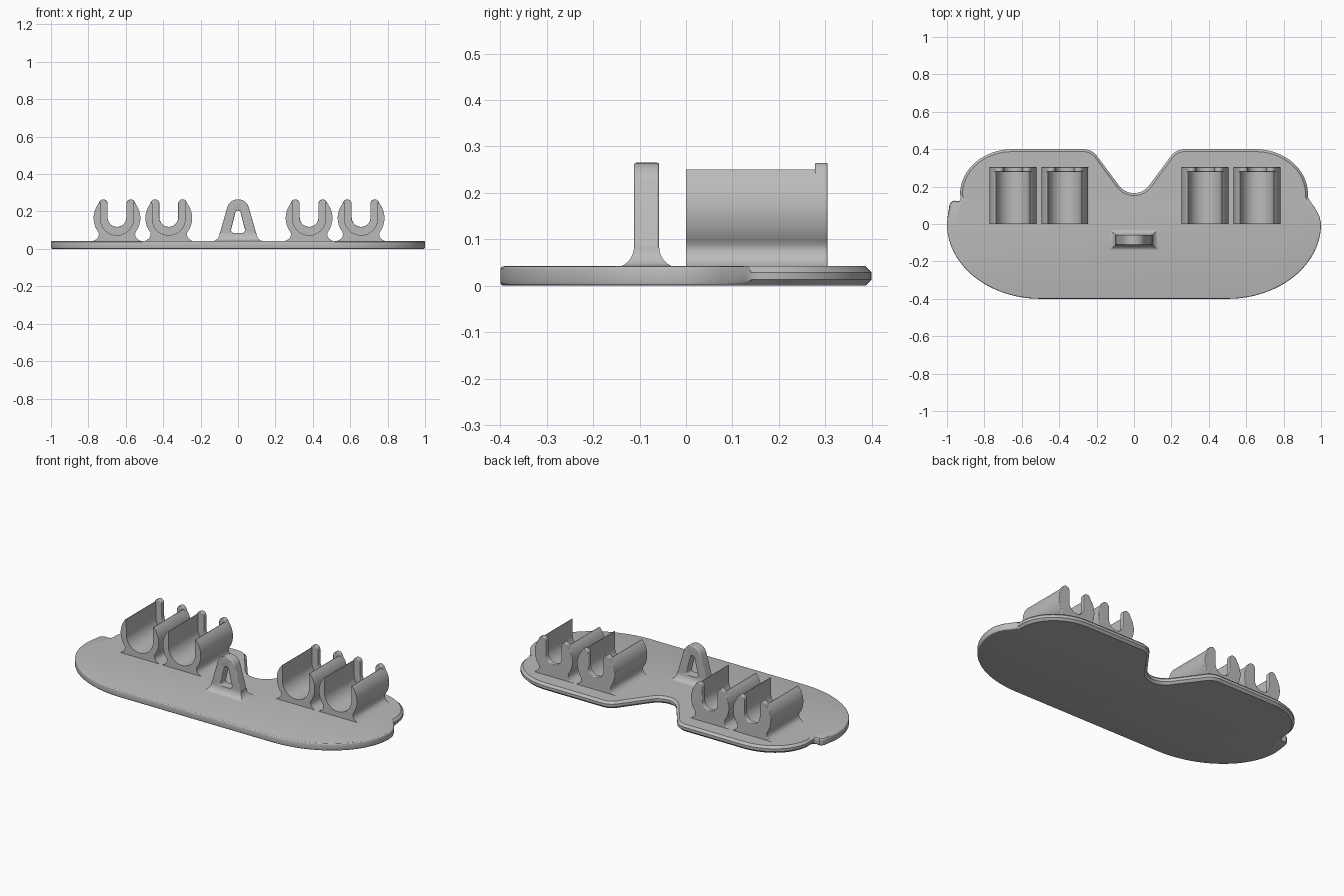
import bpy, bmesh, math
from mathutils import Vector

if "Cube" in bpy.data.objects:
    bpy.data.objects.remove(bpy.data.objects["Cube"])

grey = bpy.data.materials.new("light_grey")
grey.diffuse_color = (0.5, 0.5, 0.5, 1)
grey.use_nodes = True
grey.node_tree.nodes["Principled BSDF"].inputs["Base Color"].default_value = grey.diffuse_color
H = 0.042  # plate thickness


def arc(cx, cy, rx, ry, a0, a1, n):
    """Points on an ellipse from angle a0 to a1, in degrees."""
    return [(cx + rx * math.cos(math.radians(a0 + (a1 - a0) * i / n)),
             cy + ry * math.sin(math.radians(a0 + (a1 - a0) * i / n))) for i in range(n + 1)]


def finish(name, bm, angle=35):
    bmesh.ops.recalc_face_normals(bm, faces=bm.faces)
    me = bpy.data.meshes.new(name)
    bm.to_mesh(me)
    bm.free()
    ob = bpy.data.objects.new(name, me)
    bpy.context.collection.objects.link(ob)
    me.materials.append(grey)
    bpy.ops.object.select_all(action='DESELECT')
    ob.select_set(True)
    bpy.context.view_layer.objects.active = ob
    bpy.ops.object.shade_smooth_by_angle(angle=math.radians(angle))
    return ob


def loft(rings):
    """Closed solid through rings with equal point counts."""
    bm = bmesh.new()
    vs = [[bm.verts.new(p) for p in r] for r in rings]
    n = len(vs[0])
    for a, b in zip(vs, vs[1:]):
        for i in range(n):
            j = (i + 1) % n
            bm.faces.new((a[i], a[j], b[j], b[i]))
    bm.faces.new(vs[0][::-1])
    bm.faces.new(vs[-1])
    return bm


def prism(name, pts, y0, y1, cx=0.0, bevel=0.0):
    """Front profile (x, z) extruded along y."""
    bm = loft([[(cx + x, y, z) for x, z in pts] for y in (y0, y1)])
    ob = finish(name, bm)
    if bevel:
        m = ob.modifiers.new("soft_edges", 'BEVEL')
        m.width, m.segments = bevel, 3
        m.limit_method, m.angle_limit = 'ANGLE', math.radians(50)
    return ob


# Base plate outline, counter-clockwise from the front edge
flip = lambda pts: [(-x, y) for x, y in reversed(pts)]
front = arc(0.5, 0, 0.5, 0.4, -90, 0, 24)
shoulder = arc(0.65, 0.16, 0.28, 0.24, 0, 90, 16)
back = (shoulder + arc(0.27, 0.31, 0.09, 0.09, 90, 142, 6)
        + arc(0, 0.265, 0.1, 0.1, -38, -90, 6))
right_tab = [(0.992, 0.04), (0.975, 0.075), (0.94, 0.125), (0.931, 0.14)]
left_tab = [(-0.926, 0.145), (-0.93, 0.125), (-0.945, 0.122), (-0.965, 0.125),
            (-0.98, 0.115), (-0.987, 0.1), (-0.995, 0.05)]
outline = front + right_tab + back + flip(back)[1:] + left_tab + flip(front)
pts = [Vector(p) for p in outline]


def plate_ring(k, top):
    """k = 0 is the flat face rim, 1 is the widest side."""
    ring = []
    for i, p in enumerate(pts):
        a = (p - pts[i - 1]).normalized()
        b = (pts[(i + 1) % len(pts)] - p).normalized()
        t = (a + b).normalized()
        if p.y > 0.135:      # straight chamfer along the back
            d, inset, rise = 0.013, 1 - k, k
        else:                # small round along the front
            d = 0.008
            inset, rise = 1 - math.sin(k * math.pi / 2), 1 - math.cos(k * math.pi / 2)
        z = d * rise
        ring.append((p.x - t.y * d * inset, p.y + t.x * d * inset, H - z if top else z))
    return ring


ks = (0, 0.33, 0.67, 1)
finish("base_plate", loft([plate_ring(k, False) for k in ks]
                          + [plate_ring(k, True) for k in reversed(ks)]), 30)

# Clips: round body with a U channel and a narrower raised stop at the back
CZ, R = 0.165, 0.125
foot = [(0.135, H - 0.004), (0.122, 0.045), (0.108, 0.053), (0.1, 0.064), (0.097, 0.077)]
mirror = lambda side: side + [(-x, z) for x, z in reversed(side)]


def u_profile(side, half, bottom):
    """Outer right side, then down and around the channel."""
    inner = arc(0, bottom + half, half, half, 0, -180, 24)
    return side + inner + [(-x, z) for x, z in reversed(side)]


body = foot + arc(0, CZ, R, R, -38, 43, 16) + [(0.0885, 0.25)]
stop = foot + arc(0, CZ, R, R, -38, 36, 16) + arc(0.0735, 0.2415, 0.0235, 0.0235, 20, 180, 10)
for i, cx in enumerate((-0.647, -0.37, 0.38, 0.658)):
    prism(f"clip_body_{i + 1}", u_profile(body, 0.088, 0.073), 0, 0.285, cx)
    prism(f"clip_stop_{i + 1}", u_profile(stop, 0.05, 0.118), 0.278, 0.305, cx, 0.006)

# Hanging loop: flared foot
YC = -0.085
rings = []
for i in range(9):
    a = math.radians(90 * i / 8)
    s, z = 1 - math.sin(a), 0.04 + 0.045 * (1 - math.cos(a))
    hx, hy = 0.098 + 0.045 * s, 0.027 + 0.04 * s
    rings.append([(sx * hx, YC + sy * hy, z) for sx, sy in ((-1, -1), (1, -1), (1, 1), (-1, 1))])
finish("loop_foot", loft(rings), 40)

# Hanging loop: tapered arch with a rounded triangular hole
outer = [(0.098, 0.08)] + arc(0, 0.205, 0.06, 0.06, 18, 162, 20) + [(-0.098, 0.08)]
hole = (arc(0.022, 0.1, 0.015, 0.015, -90, 15, 8) + arc(0, 0.19, 0.015, 0.015, 15, 165, 10)
        + arc(-0.022, 0.1, 0.015, 0.015, 165, 270, 8))
arch = prism("loop_arch", outer, YC - 0.027, YC + 0.027)
cutter = prism("loop_hole_cutter", hole, YC - 0.1, YC + 0.1)
cutter.hide_render = True
cutter.hide_viewport = True
cut = arch.modifiers.new("hole", 'BOOLEAN')
cut.object, cut.operation, cut.solver = cutter, 'DIFFERENCE', 'EXACT'
soft = arch.modifiers.new("soft_edges", 'BEVEL')
soft.width, soft.segments = 0.007, 3
soft.limit_method, soft.angle_limit = 'ANGLE', math.radians(50)
